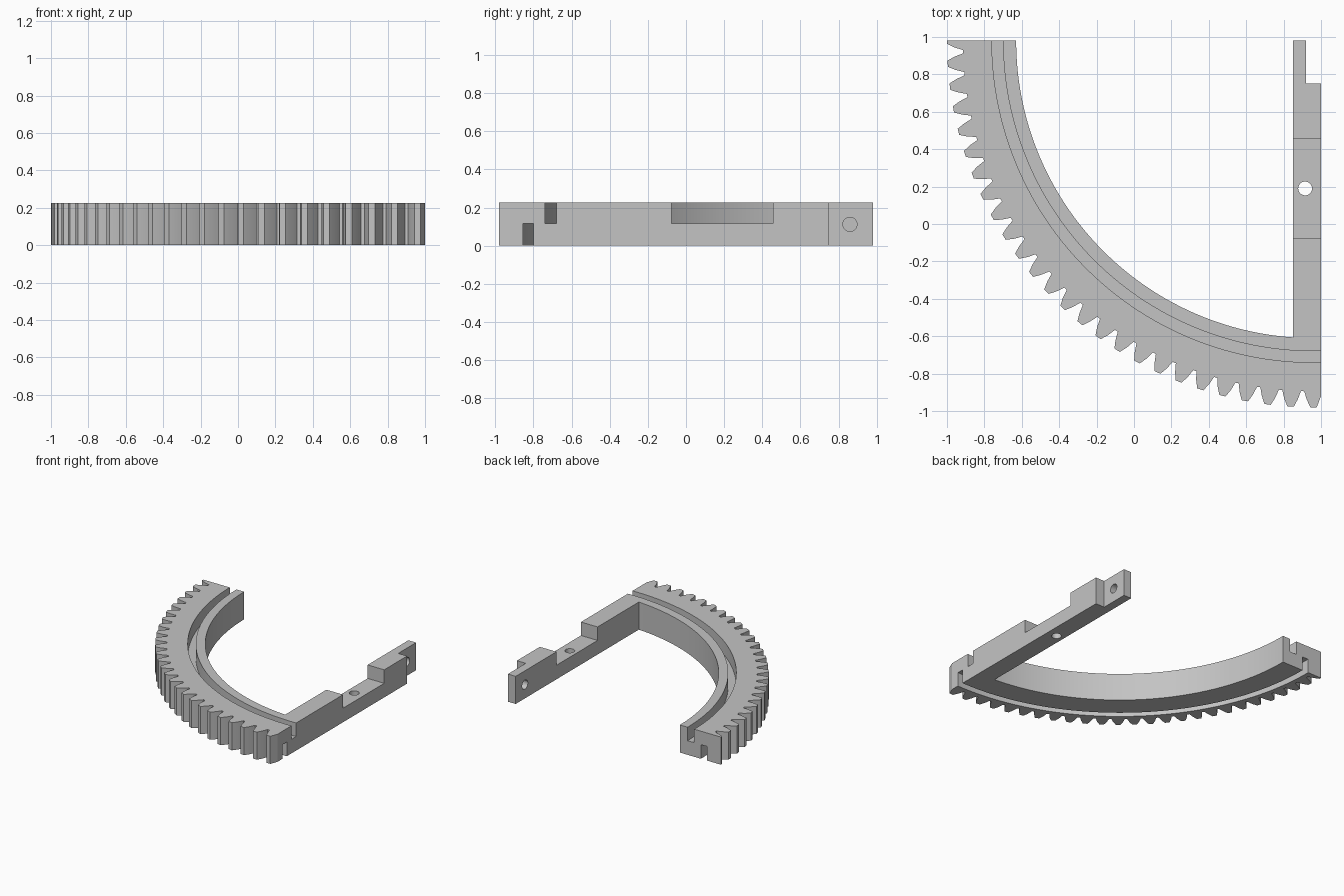
import bpy, bmesh
from math import sin, cos, pi, radians, asin
from mathutils import Matrix

cube = bpy.data.objects.get("Cube")
if cube:
    bpy.data.objects.remove(cube, do_unlink=True)

CX, CY = 0.96, 0.98            # centre of the gear arc
H = 0.225                      # overall height
MID = 0.115                    # depth level of grooves and notch
TIP, ROOT, INNER = 1.96, 1.875, 1.59
PITCH = radians(3.6)

grey = bpy.data.materials.new("grey plastic")
grey.use_nodes = True
colour = (0.55, 0.55, 0.55, 1)
grey.diffuse_color = colour
grey.node_tree.nodes["Principled BSDF"].inputs["Base Color"].default_value = colour


def polar(r, a):
    return (CX + r * cos(a), CY + r * sin(a))


def arc(r, a, b, n):
    return [polar(r, a + (b - a) * i / n) for i in range(n + 1)]


def finish(name, bm):
    bmesh.ops.recalc_face_normals(bm, faces=bm.faces)
    mesh = bpy.data.meshes.new(name)
    bm.to_mesh(mesh)
    bm.free()
    ob = bpy.data.objects.new(name, mesh)
    ob.data.materials.append(grey)
    bpy.context.collection.objects.link(ob)
    return ob


def prism(name, outline, z0, z1):
    bm = bmesh.new()
    face = bm.faces.new([bm.verts.new((x, y, z0)) for x, y in outline])
    new = bmesh.ops.extrude_face_region(bm, geom=[face])["geom"]
    verts = [v for v in new if isinstance(v, bmesh.types.BMVert)]
    bmesh.ops.translate(bm, verts=verts, vec=(0, 0, z1 - z0))
    return finish(name, bm)


def pin(name, centre, axis, length):
    bm = bmesh.new()
    turn = Matrix.Rotation(pi / 2, 4, axis) if axis else Matrix()
    bmesh.ops.create_cone(bm, cap_ends=True, segments=32, radius1=0.037,
                          radius2=0.037, depth=length,
                          matrix=Matrix.Translation(centre) @ turn)
    return finish(name, bm)


def band(name, r0, r1, z0, z1):
    a, b = radians(176), radians(275)
    return prism(name, arc(r0, a, b, 100) + arc(r1, b, a, 100), z0, z1)


# Toothed outer edge: half a tooth at each end, whole teeth between
flank = [(TIP, 0.017), (1.92, 0.036), (ROOT, 0.05)]
outline = [polar(TIP, pi)]
for i in range(26):
    a = pi + i * PITCH
    if i > 0:
        outline += [polar(r, a - w / r) for r, w in reversed(flank)]
    if i < 25:
        outline += [polar(r, a + w / r) for r, w in flank]
outline += [polar(TIP, 1.5 * pi + 0.017 / TIP), (1, -0.92)]

# Straight arm with a thinned end, then the inner arc back to the start
outline += [(1, 0.75), (0.92, 0.75), (0.92, CY), (0.85, CY)]
corner = 1.5 * pi - asin((CX - 0.85) / INNER)
outline += arc(INNER, corner, pi, 90)
body = prism("gear_quadrant", outline, 0, H)

# Cutters: two curved grooves, the arm notch and two pin holes
cutters = [
    band("top_groove_cutter", 1.66, 1.72, MID, H + 0.1),
    band("bottom_groove_cutter", 1.78, 1.835, -0.1, MID),
    prism("arm_notch_cutter", [(0.7, -0.075), (1.1, -0.075), (1.1, 0.455), (0.7, 0.455)],
          MID, H + 0.1),
    pin("arm_hole_cutter", (0.915, 0.19, 0.1), None, 0.6),
    pin("end_hole_cutter", (0.885, 0.86, 0.112), "Y", 0.3),
]
for cutter in cutters:
    mod = body.modifiers.new(cutter.name, "BOOLEAN")
    mod.operation = "DIFFERENCE"
    mod.solver = "EXACT"
    mod.object = cutter

# Bake the cuts into the body and remove the cutters
bpy.context.view_layer.update()
evaluated = body.evaluated_get(bpy.context.evaluated_depsgraph_get())
baked = bpy.data.meshes.new_from_object(evaluated)
body.modifiers.clear()
body.data = baked
for cutter in cutters:
    bpy.data.objects.remove(cutter, do_unlink=True)

bpy.ops.object.select_all(action="DESELECT")
body.select_set(True)
bpy.context.view_layer.objects.active = body
bpy.ops.object.shade_smooth_by_angle(angle=radians(20))
